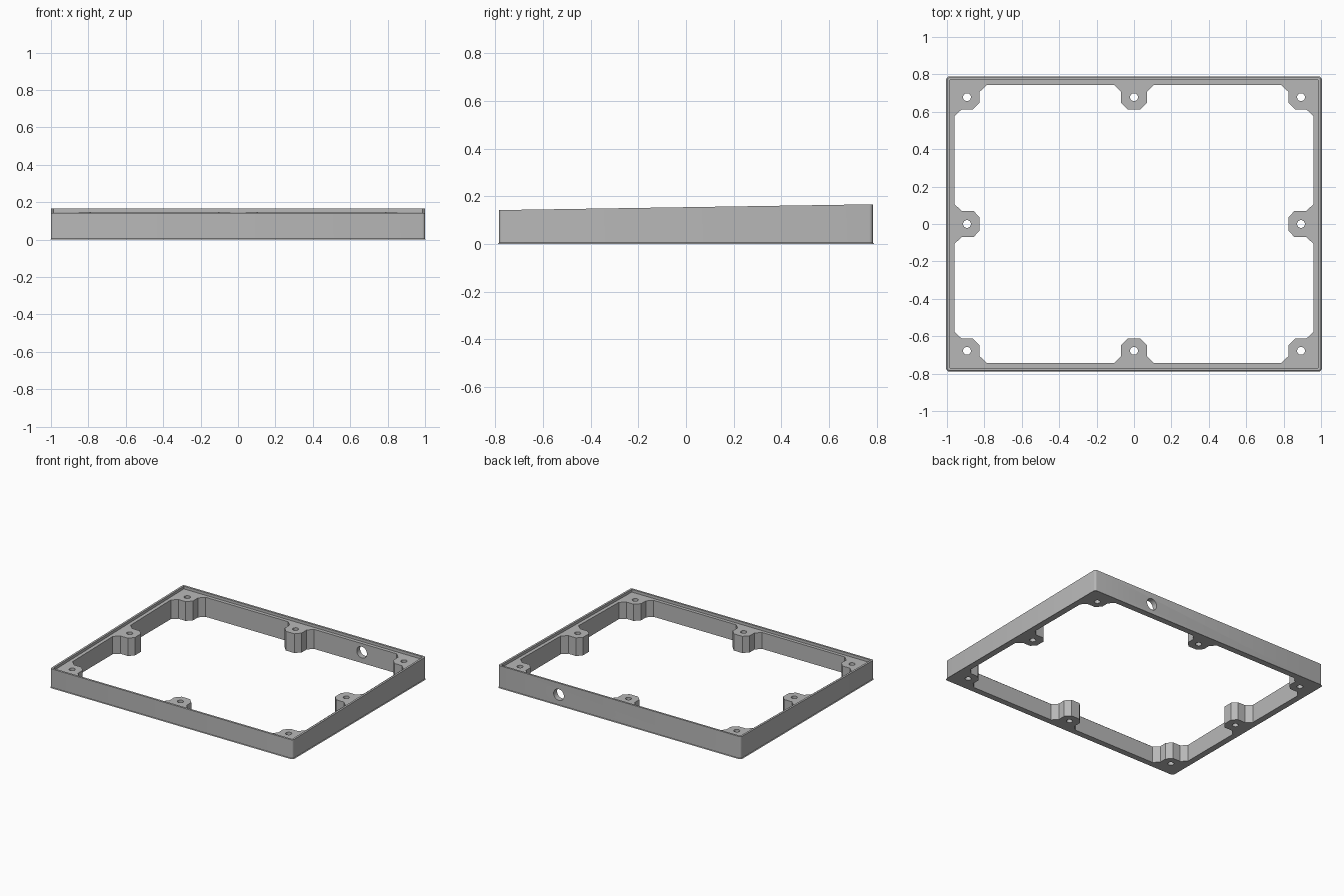
import bpy, bmesh, math
from mathutils import Matrix

cube = bpy.data.objects.get("Cube")
if cube:
    bpy.data.objects.remove(cube, do_unlink=True)

HALF_X, HALF_Y = 1.0, 0.784      # outer size
IN_X, IN_Y = 0.959, 0.744        # inner opening
LIP, DEPTH = 0.015, 0.02         # raised rim around the top

grey = bpy.data.materials.new("plain_grey")
grey.use_nodes = True
colour = (0.48, 0.48, 0.48, 1)
grey.diffuse_color = colour
grey.node_tree.nodes["Principled BSDF"].inputs["Base Color"].default_value = colour


def top_z(y):
    """Height of the gently sloping top."""
    return 0.154 + 0.0155 * y


def add_object(name, bm):
    bmesh.ops.recalc_face_normals(bm, faces=bm.faces)
    mesh = bpy.data.meshes.new(name)
    bm.to_mesh(mesh)
    bm.free()
    mesh.materials.append(grey)
    obj = bpy.data.objects.new(name, mesh)
    bpy.context.collection.objects.link(obj)
    return obj


def prism(outline, low, high):
    """Closed prism; low and high give z as functions of y."""
    bm = bmesh.new()
    rings = [[bm.verts.new((x, y, f(y))) for x, y in outline] for f in (low, high)]
    for ring in rings:
        bm.faces.new(ring)
    n = len(outline)
    for i in range(n):
        j = (i + 1) % n
        bm.faces.new((rings[0][i], rings[0][j], rings[1][j], rings[1][i]))
    return bm


def rectangle(hx, hy):
    return [(-hx, -hy), (hx, -hy), (hx, hy), (-hx, hy)]


def cylinder(name, radius, length, matrix):
    bm = bmesh.new()
    bmesh.ops.create_cone(bm, cap_ends=True, segments=32, radius1=radius,
                          radius2=radius, depth=length, matrix=matrix)
    return add_object(name, bm)


# Solid wedge with rounded upright corners and a fine bottom chamfer
bm = prism(rectangle(HALF_X, HALF_Y), lambda y: 0, top_z)
uprights = [e for e in bm.edges
            if abs(e.verts[0].co.z - e.verts[1].co.z) > 0.1]
bmesh.ops.bevel(bm, geom=uprights, offset=0.015, segments=4, profile=0.5,
                affect='EDGES')
base = [e for e in bm.edges if all(v.co.z < 0.001 for v in e.verts)]
bmesh.ops.bevel(bm, geom=base, offset=0.005, segments=1, affect='EDGES')
frame = add_object("frame", bm)

# Opening outline: one quarter with half lugs, mirrored to all corners
quarter = [
    (IN_X, 0.105), (0.921, 0.07), (0.858, 0.07), (0.825, 0.035),   # side lug
    (IN_X, 0.578), (0.921, 0.613), (0.86, 0.613), (0.825, 0.65),   # corner lug
    (0.825, 0.707), (0.787, IN_Y),
    (0.107, IN_Y), (0.07, 0.707), (0.07, 0.65), (0.035, 0.613),    # end lug
]
quarter = quarter[3::-1][:4] + quarter[4:]
outline = []
for sx, sy in ((1, 1), (-1, 1), (-1, -1), (1, -1)):
    points = [(sx * x, sy * y) for x, y in quarter]
    outline += points if sx * sy > 0 else points[::-1]

cutters = [
    add_object("recess_cutter", prism(rectangle(HALF_X - LIP, HALF_Y - LIP),
                                      lambda y: top_z(y) - DEPTH, lambda y: 0.4)),
    add_object("opening_cutter", prism(outline, lambda y: -0.1, lambda y: 0.5)),
]

# Screw holes through the eight lugs
for ix in (-1, 0, 1):
    for iy in (-1, 0, 1):
        if ix or iy:
            place = Matrix.Translation((0.893 * ix, 0.678 * iy, 0.1))
            cutters.append(cylinder("screw_hole_cutter", 0.021, 0.6, place))

# Cable port through the back wall
place = Matrix.Translation((0.5, HALF_Y, 0.08)) @ Matrix.Rotation(math.pi / 2, 4, 'X')
cutters.append(cylinder("cable_port_cutter", 0.042, 0.2, place))

for cutter in cutters:
    cutter.hide_render = True
    cut = frame.modifiers.new(cutter.name, 'BOOLEAN')
    cut.operation = 'DIFFERENCE'
    cut.solver = 'EXACT'
    cut.object = cutter

# Bake the cuts and remove the helpers
bpy.context.view_layer.update()
graph = bpy.context.evaluated_depsgraph_get()
baked = bpy.data.meshes.new_from_object(frame.evaluated_get(graph))
frame.modifiers.clear()
frame.data = baked
baked.materials.clear()
baked.materials.append(grey)
for face in baked.polygons:
    face.material_index = 0
for cutter in cutters:
    bpy.data.objects.remove(cutter, do_unlink=True)

bpy.ops.object.select_all(action='DESELECT')
frame.select_set(True)
bpy.context.view_layer.objects.active = frame
bpy.ops.object.shade_smooth_by_angle(angle=math.radians(30))
